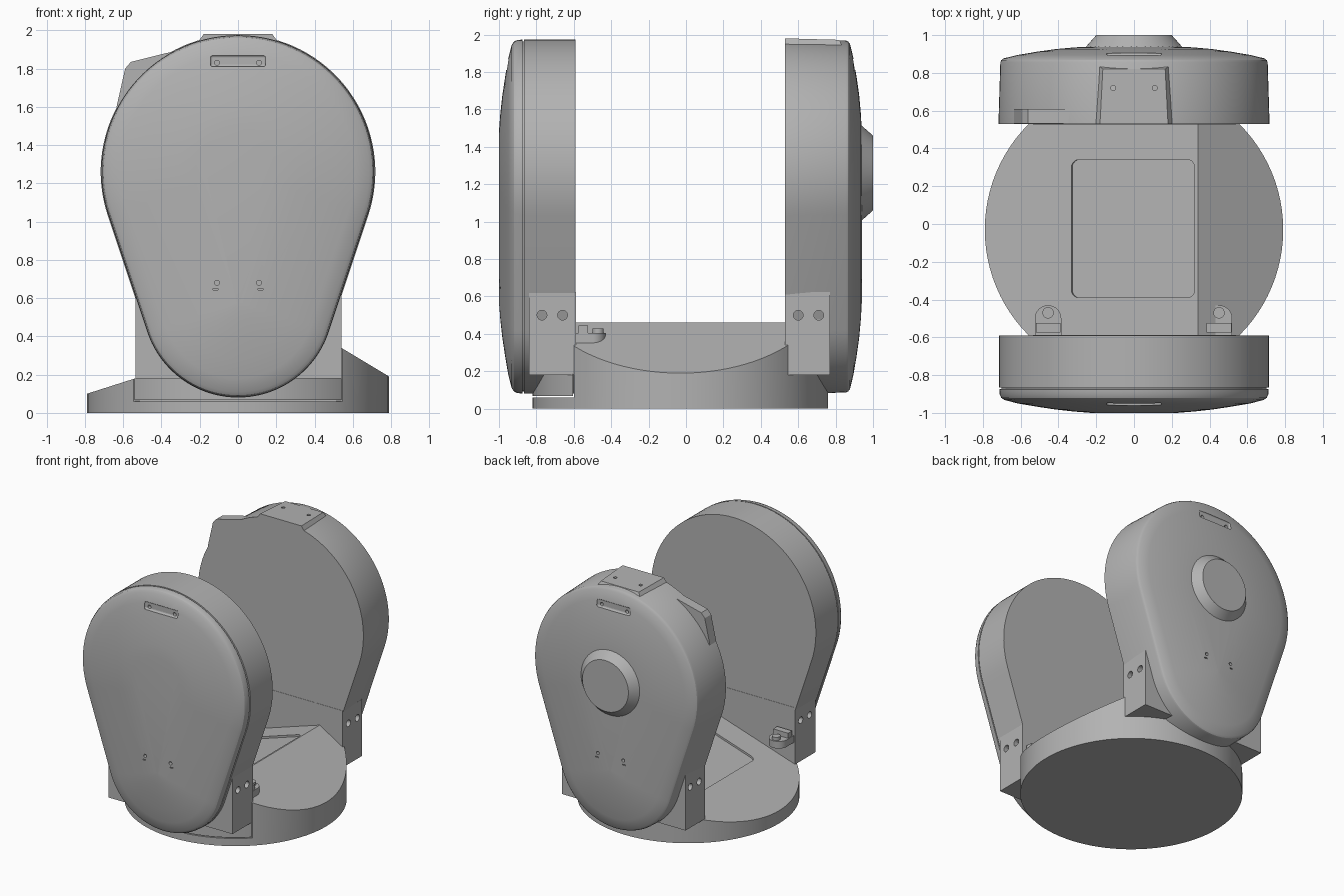
import bpy, bmesh
from math import sin, cos, pi, asin, atan, hypot
from mathutils import Vector, Matrix

if "Cube" in bpy.data.objects:
    bpy.data.objects.remove(bpy.data.objects["Cube"], do_unlink=True)

GREY = (0.45, 0.45, 0.45, 1)
mat = bpy.data.materials.new("plain grey")
mat.use_nodes = True
mat.diffuse_color = GREY
mat.node_tree.nodes["Principled BSDF"].inputs["Base Color"].default_value = GREY


def finish(name, bm):
    bmesh.ops.recalc_face_normals(bm, faces=bm.faces)
    me = bpy.data.meshes.new(name)
    bm.to_mesh(me)
    bm.free()
    me.materials.append(mat)
    ob = bpy.data.objects.new(name, me)
    bpy.context.collection.objects.link(ob)
    return ob


def loft(name, rings):
    """Bridge closed rings of equal length and cap both ends."""
    bm = bmesh.new()
    loops = [[bm.verts.new(p) for p in ring] for ring in rings]
    n = len(loops[0])
    for a, b in zip(loops, loops[1:]):
        for i in range(n):
            bm.faces.new((a[i], a[(i + 1) % n], b[(i + 1) % n], b[i]))
    bm.faces.new(loops[0])
    bm.faces.new(loops[-1])
    return finish(name, bm)


def box(name, x, y, z):
    bm = bmesh.new()
    size = Vector((x[1] - x[0], y[1] - y[0], z[1] - z[0]))
    mid = Vector((x[0] + x[1], y[0] + y[1], z[0] + z[1])) / 2
    bmesh.ops.create_cube(bm, size=1, matrix=Matrix.Translation(mid) @ Matrix.Diagonal(size).to_4x4())
    return finish(name, bm)


def rod(name, start, end, r1, r2=None, segs=24):
    bm = bmesh.new()
    a, b = Vector(start), Vector(end)
    turn = (b - a).to_track_quat('Z', 'Y').to_matrix().to_4x4()
    bmesh.ops.create_cone(bm, cap_ends=True, segments=segs, radius1=r1, radius2=r2 or r1,
                          depth=(b - a).length, matrix=Matrix.Translation((a + b) / 2) @ turn)
    return finish(name, bm)


def boolean(ob, cutter, op='DIFFERENCE'):
    mod = ob.modifiers.new("cut", 'BOOLEAN')
    mod.operation, mod.object, mod.solver = op, cutter, 'EXACT'
    cutter.hide_render = True
    cutter.hide_set(True)
    cutter.display_type = 'WIRE'


def smooth(ob, angle=0.5):
    bpy.ops.object.select_all(action='DESELECT')
    ob.select_set(True)
    bpy.context.view_layer.objects.active = ob
    bpy.ops.object.shade_smooth_by_angle(angle=angle)


# Teardrop outline: large upper circle and small lower circle joined by tangents
TOP_Z, TOP_R, LOW_Z, LOW_R = 1.26, 0.715, 0.58, 0.5
TILT = asin((TOP_R - LOW_R) / (TOP_Z - LOW_Z))


def teardrop(inset, y):
    pts = []
    for cz, r, a0, a1, n in ((TOP_Z, TOP_R, -TILT, pi + TILT, 64), (LOW_Z, LOW_R, pi + TILT, 2 * pi - TILT, 40)):
        for i in range(n + 1):
            a = a0 + (a1 - a0) * i / n
            pts.append((cos(a) * (r - inset), y, cz + sin(a) * (r - inset)))
    return pts


# Shells as (inset, y) steps from the inner face to the domed outer face
front_steps = [(0, -.59), (0, -.865), (.012, -.866), (.012, -.874), (.002, -.875), (.003, -.9),
               (.012, -.92), (.03, -.932), (.1, -.95), (.2, -.967), (.3, -.982), (.4, -.993), (.49, -1)]
rear_steps = [(-.003, .53), (.007, .855), (.012, .867), (.025, .877), (.1, .895), (.2, .912),
              (.3, .926), (.4, .935), (.49, .94)]
front_shell = loft("front_shell", [teardrop(*s) for s in front_steps])
rear_shell = loft("rear_shell", [teardrop(*s) for s in rear_steps])

# Screw pockets, screw holes and small slots in the outer faces
for tag, shell, s, pocket_y, low_y in (("front", front_shell, -1, .942, .985), ("rear", rear_shell, 1, .888, .925)):
    pocket = box(tag + "_pocket_cutter", (-.145, .145), sorted((s * pocket_y, s * 1.1)), (1.81, 1.87))
    bev = pocket.modifiers.new("round", 'BEVEL')
    bev.width, bev.segments = .012, 3
    boolean(shell, pocket)
    for side in (-1, 1):
        for z, y in ((1.83, pocket_y), (.68, low_y)):
            boolean(shell, rod(tag + "_screw_cutter", (side * .11, s * (y - .03), z), (side * .11, s * 1.1, z), .013, segs=16))
        boolean(shell, box(tag + "_slot_cutter", sorted((side * .105, side * .13)),
                           sorted((s * (low_y - .01), s * 1.1)), (.642, .65)))
    smooth(shell)

# Round boss on the rear shell
smooth(rod("rear_boss", (0, .915, TOP_Z), (0, 1, TOP_Z), .275, .2, 64))

# Square mounting blocks with bolt holes through their sides
for tag, y, holes in (("front", (-.84, -.588), (-.77, -.66)), ("rear", (.528, .77), (.6, .71))):
    block = box(tag + "_block", (-.535, .54), y, (.18, .625))
    for side in (-1, 1):
        for hy in holes:
            boolean(block, rod(tag + "_bolt_cutter", (side * .49, hy, .5), (side * .6, hy, .5), .026))

# Screwed plate on top of the rear shell
plate = loft("top_plate", [
    [(-.215, .53, 1.93), (.215, .53, 1.93), (.19, .84, 1.93), (-.19, .84, 1.93)],
    [(-.18, .53, 1.98), (.18, .53, 1.98), (.165, .82, 1.972), (-.165, .82, 1.972)]])
for side in (-1, 1):
    boolean(plate, rod("plate_screw_cutter", (side * .11, .72, 1.955), (side * .11, .72, 2.1), .013, segs=16))

# Angular corner lug on the upper right of the rear shell
lug = [(-.635, 1.6), (-.59, 1.8), (-.56, 1.835), (-.33, 1.892), (-.33, 1.6)]
loft("corner_lug", [[(x, y, z) for x, z in lug] for y in (.531, .61)])

# Round base with a long tilted top and a shorter slope on the other side
BASE_Y, BASE_R, RIDGE_X, RIDGE_Z = -.03, .79, .34, .46
SLOPE = (RIDGE_Z - .1) / (RIDGE_X + BASE_R)


def make_base(name):
    bm = bmesh.new()
    bmesh.ops.create_cone(bm, cap_ends=True, segments=96, radius1=BASE_R, radius2=BASE_R, depth=.6,
                          matrix=Matrix.Translation((0, BASE_Y, .3)))
    for normal in ((-SLOPE, 0, 1), (.6, 0, 1)):
        bmesh.ops.bisect_plane(bm, geom=bm.verts[:] + bm.edges[:] + bm.faces[:], dist=1e-5,
                               plane_co=(RIDGE_X, 0, RIDGE_Z), plane_no=normal, clear_outer=True)
        bmesh.ops.holes_fill(bm, edges=[e for e in bm.edges if e.is_boundary], sides=0)
    return finish(name, bm)


base = make_base("base")
front_foot = make_base("front_foot")
boolean(base, box("foot_notch_cutter", (-.55, .55), (-1, -.6), (.06, .7)))
boolean(front_foot, box("foot_keeper", (-.543, .543), (-1, -.605), (.067, .185)), 'INTERSECT')

# Shallow rounded square recess in the tilted top
bm = bmesh.new()
bmesh.ops.create_cube(bm, size=1, matrix=Matrix.Diagonal((.685, .73, .03, 1)))
upright = [e for e in bm.edges if abs(e.verts[0].co.z - e.verts[1].co.z) > .01]
bmesh.ops.bevel(bm, geom=upright, offset=.04, segments=5, affect='EDGES', profile=.5)
panel_z = RIDGE_Z + SLOPE * (-.005 - RIDGE_X)
bm.transform(Matrix.Translation((-.005, -.025, panel_z)) @ Matrix.Rotation(-atan(SLOPE), 4, 'Y'))
boolean(base, finish("panel_cutter", bm))
smooth(base)
smooth(front_foot)

# Pair of rounded catches on the inner side of the front block
for tag, x in (("right", -.455), ("left", .45)):
    arc = [(x + .07 * cos(pi * i / 16), -.5 + .07 * sin(pi * i / 16)) for i in range(17)]
    outline = [(x + .07, -.6)] + arc + [(x - .07, -.6)]
    catch = loft(tag + "_catch", [[(px, py, z) for px, py in outline] for z in (.35, .405)])
    smooth(catch)
    smooth(rod(tag + "_catch_pin", (x, -.47, .38), (x, -.47, .43), .03))
    box(tag + "_catch_bar", (x - .065, x + .065), (-.575, -.525), (.38, .445))
